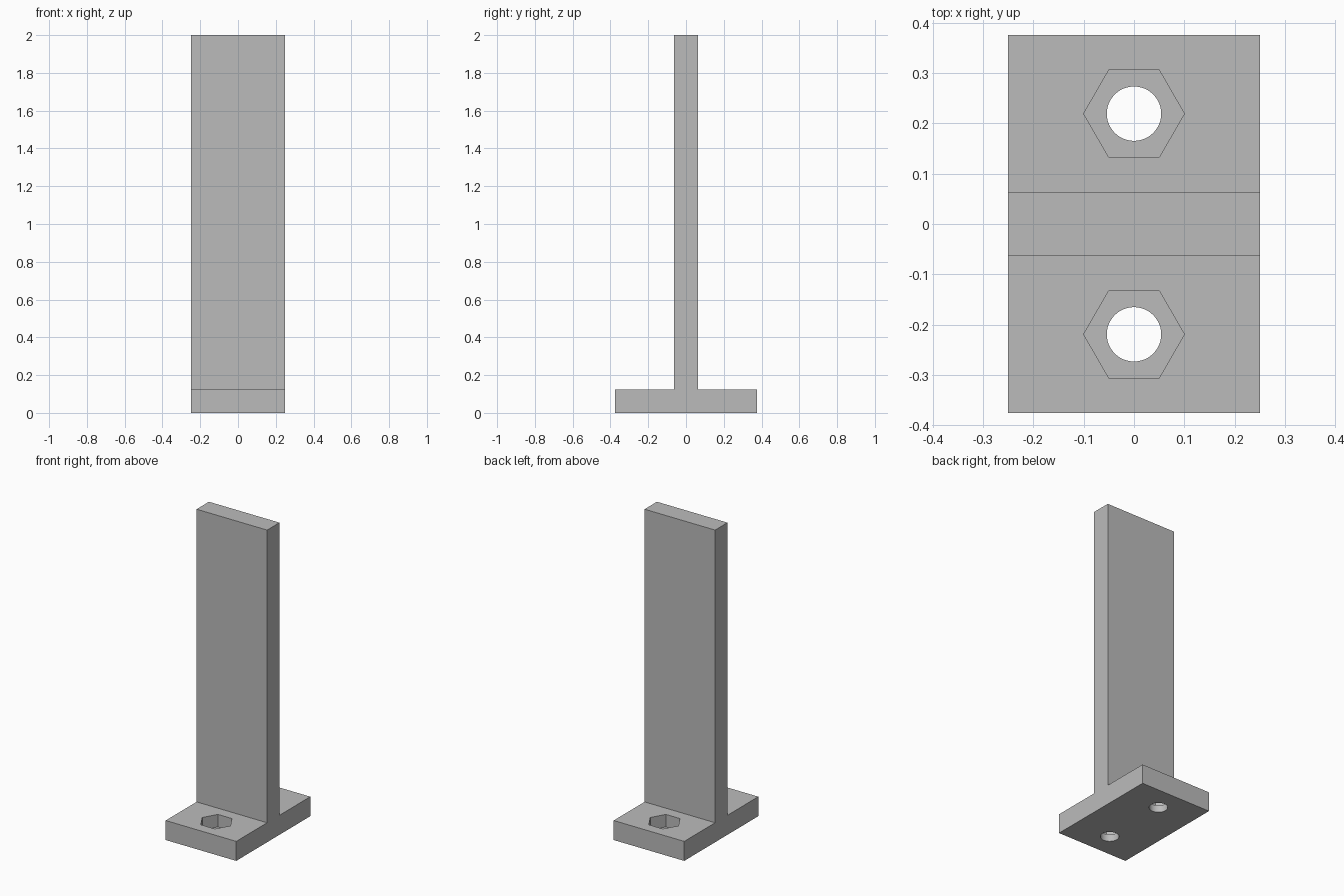
import bpy
import bmesh
from math import pi

cube = bpy.data.objects.get("Cube")
if cube:
    bpy.data.objects.remove(cube, do_unlink=True)

WIDTH, DEPTH, HEIGHT = 0.5, 0.75, 2.0
THICK = 0.125          # foot and upright thickness
HOLE_Y = 0.219
POCKET_DEPTH = 0.08

grey = bpy.data.materials.new("plain grey")
grey.use_nodes = True
colour = (0.5, 0.5, 0.5, 1)
grey.diffuse_color = colour
grey.node_tree.nodes["Principled BSDF"].inputs["Base Color"].default_value = colour


def add_object(name, bm):
    bmesh.ops.recalc_face_normals(bm, faces=bm.faces)
    mesh = bpy.data.meshes.new(name)
    bm.to_mesh(mesh)
    bm.free()
    obj = bpy.data.objects.new(name, mesh)
    mesh.materials.append(grey)
    bpy.context.collection.objects.link(obj)
    return obj


def prism(name, sides, radius, y, bottom, top):
    bpy.ops.mesh.primitive_cylinder_add(
        vertices=sides, radius=radius, depth=top - bottom,
        location=(0, y, (bottom + top) / 2), rotation=(0, 0, pi / 2))
    obj = bpy.context.object
    obj.name = name
    obj.data.materials.append(grey)
    obj.hide_render = True
    return obj


# Upside-down T profile, extruded across the width
half = [(DEPTH / 2, 0), (DEPTH / 2, THICK), (THICK / 2, THICK), (THICK / 2, HEIGHT)]
outline = half + [(-y, z) for y, z in reversed(half)]
bm = bmesh.new()
face = bm.faces.new([bm.verts.new((-WIDTH / 2, y, z)) for y, z in outline])
extruded = bmesh.ops.extrude_face_region(bm, geom=[face])
verts = [v for v in extruded["geom"] if isinstance(v, bmesh.types.BMVert)]
bmesh.ops.translate(bm, verts=verts, vec=(WIDTH, 0, 0))
bracket = add_object("t_bracket", bm)

# Bolt holes with hexagonal nut pockets, front and back
cutters = []
for side, y in (("front", -HOLE_Y), ("back", HOLE_Y)):
    cutters.append(prism(side + "_bolt_hole_cutter", 48, 0.054, y, -0.1, 0.3))
    cutters.append(prism(side + "_nut_pocket_cutter", 6, 0.1, y, THICK - POCKET_DEPTH, 0.3))

for cutter in cutters:
    cut = bracket.modifiers.new(cutter.name, 'BOOLEAN')
    cut.operation = 'DIFFERENCE'
    cut.solver = 'EXACT'
    cut.object = cutter

# Apply the cuts, remove the cutters and shade the bores smoothly
bpy.ops.object.select_all(action='DESELECT')
bracket.select_set(True)
bpy.context.view_layer.objects.active = bracket
for cutter in cutters:
    bpy.ops.object.modifier_apply(modifier=cutter.name)
    bpy.data.objects.remove(cutter, do_unlink=True)
bpy.ops.object.shade_smooth_by_angle(angle=pi / 6)
